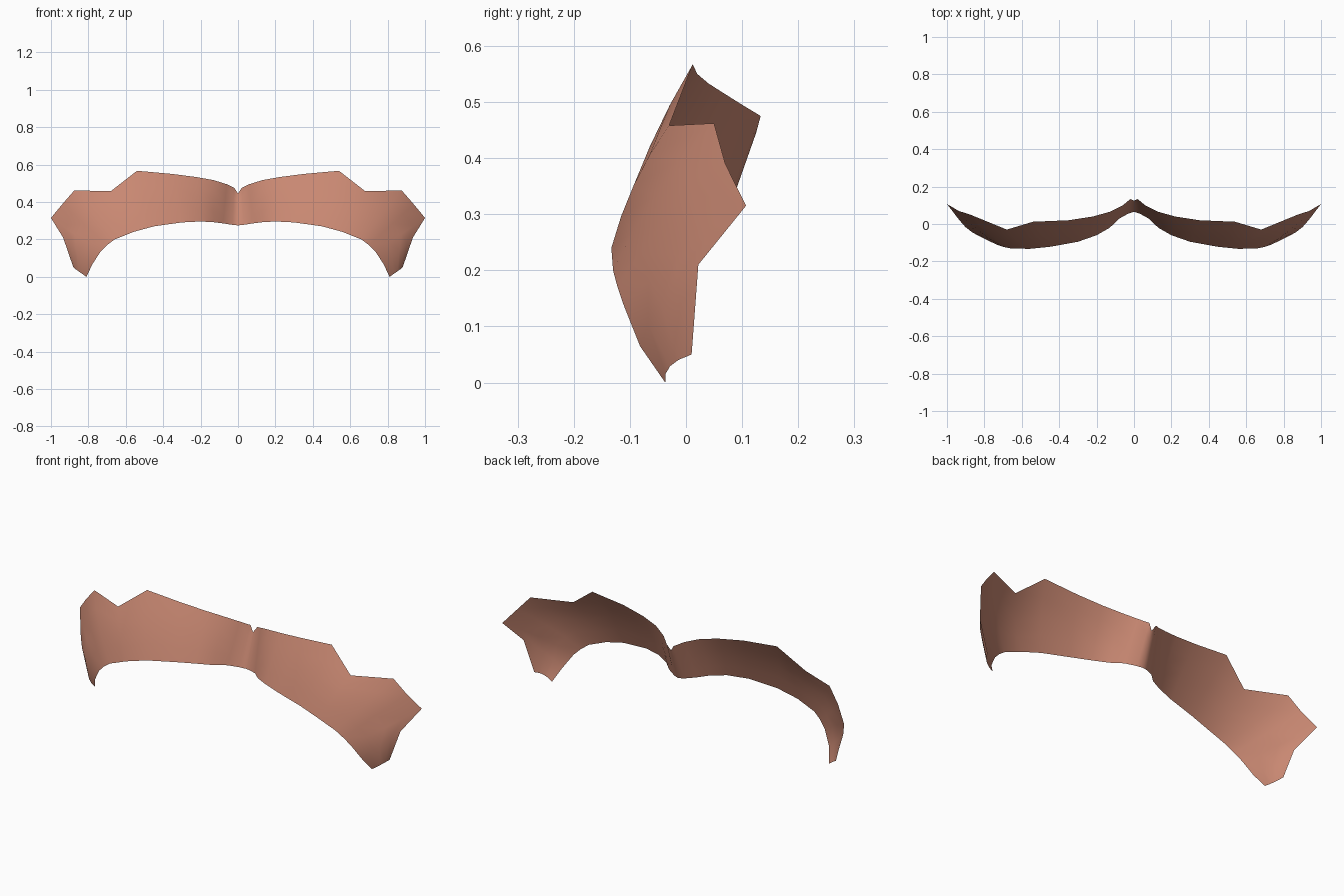
import bpy, bmesh
from mathutils import Vector

if "Cube" in bpy.data.objects:
    bpy.data.objects.remove(bpy.data.objects["Cube"])

# Matching points along the lower and upper rims of the right half (x, y, z)
LOWER = [(0, .065, .275), (.03, .056, .278), (.08, .028, .286), (.13, -.02, .292),
         (.2, -.06, .296), (.3, -.095, .291), (.45, -.122, .27), (.56, -.133, .24),
         (.66, -.13, .2), (.70, -.122, .17), (.735, -.11, .135), (.78, -.082, .065),
         (.81, -.037, 0)]
UPPER = [(0, .125, .445), (.02, .133, .475), (.06, .1, .495), (.13, .065, .517),
         (.22, .04, .533), (.35, .02, .55), (.54, .012, .567), (.68, -.03, .458),
         (.875, .05, .462), (.938, .07, .39), (1, .107, .315), (.935, .022, .21),
         (.88, .01, .05)]
ROWS = 4

# Sheet lofted between the rims, bowed slightly outward towards the tips
bm = bmesh.new()
grid = []
for lo, up in zip(LOWER, UPPER):
    a, b = Vector(lo), Vector(up)
    column = []
    for i in range(ROWS + 1):
        t = i / ROWS
        p = a.lerp(b, t)
        out = Vector((.5 * p.x, -1, .25)).normalized()
        p += out * (.02 * p.x * 4 * t * (1 - t))
        column.append(bm.verts.new(p))
    grid.append(column)
for c0, c1 in zip(grid, grid[1:]):
    for i in range(ROWS):
        f = bm.faces.new((c0[i], c1[i], c1[i + 1], c0[i + 1]))
        f.smooth = True

mesh = bpy.data.meshes.new("curved_band")
bm.to_mesh(mesh)
bm.free()
band = bpy.data.objects.new("curved_band", mesh)
bpy.context.collection.objects.link(band)

# Left half
mirror = band.modifiers.new("mirror", 'MIRROR')
mirror.use_clip = True
mirror.merge_threshold = .001

# Colour
clay = bpy.data.materials.new("warm_clay")
clay.diffuse_color = (.58, .245, .168, 1)
clay.use_nodes = True
clay.node_tree.nodes["Principled BSDF"].inputs["Base Color"].default_value = clay.diffuse_color
mesh.materials.append(clay)
